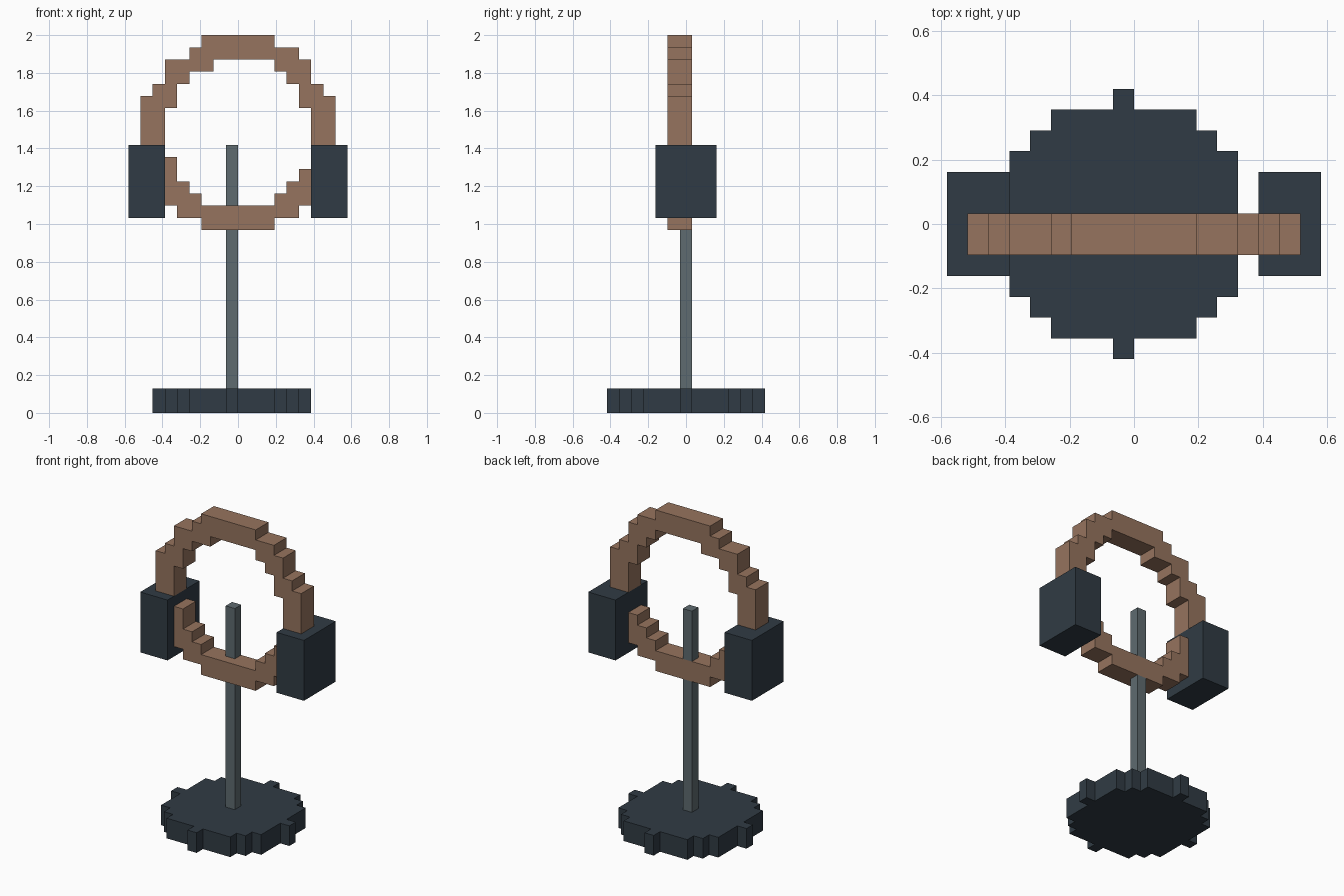
import bpy, bmesh, math

if "Cube" in bpy.data.objects:
    bpy.data.objects.remove(bpy.data.objects["Cube"])

V = 2 / 31          # edge length of one block
cells = {}          # (i, j, k) block position -> part name


def box(part, xs, ys, zs):
    """Fill a block range; each end is exclusive."""
    for i in range(*xs):
        for j in range(*ys):
            for k in range(*zs):
                cells[i, j, k] = part


# Stand: round blocky base and a thin post
R = 6
for j in range(-R, R + 1):
    w = math.isqrt(R * R - j * j)
    box("base", (-1 - w, w), (j, j + 1), (0, 2))
box("post", (-1, 0), (0, 1), (2, 22))

# Upper headband arch, as columns (x start, x end, bottom, top)
arch = [(-8, -7, 22, 26), (-7, -6, 22, 27), (-6, -5, 25, 29), (-5, -4, 27, 29),
        (-4, -3, 28, 30), (-3, -2, 28, 31), (-2, 3, 29, 31), (3, 4, 28, 30),
        (4, 5, 27, 30), (5, 6, 25, 29), (6, 7, 22, 27), (7, 8, 22, 26)]
# Lower part of the ring between the ear cups
lower = [(-6, -5, 17, 21), (-5, -4, 16, 19), (-4, -3, 16, 18), (-3, 3, 15, 17),
         (3, 4, 16, 18), (4, 5, 16, 19), (5, 6, 17, 20)]
for part, columns in (("headband", arch), ("lower_band", lower)):
    for x0, x1, z0, z1 in columns:
        box(part, (x0, x1), (-1, 1), (z0, z1))

# Ear cups
box("left_ear_cup", (-9, -6), (-2, 3), (16, 22))
box("right_ear_cup", (6, 9), (-2, 3), (16, 22))


def material(name, rgb):
    m = bpy.data.materials.new(name)
    m.diffuse_color = (*rgb, 1)
    m.use_nodes = True
    m.node_tree.nodes["Principled BSDF"].inputs["Base Color"].default_value = m.diffuse_color
    return m


dark = material("dark_slate", (0.030, 0.044, 0.058))
steel = material("steel_grey", (0.114, 0.147, 0.162))
tan = material("tan", (0.305, 0.174, 0.112))


def build(part, mat):
    """Make a mesh from the exposed block faces of one part."""
    bm = bmesh.new()
    verts = {}

    def vert(p):
        if p not in verts:
            verts[p] = bm.verts.new((p[0] * V, (p[1] - 0.5) * V, p[2] * V))
        return verts[p]

    for c, owner in cells.items():
        if owner != part:
            continue
        for a in range(3):
            for side in (0, 1):
                n = list(c)
                n[a] += 2 * side - 1
                if tuple(n) in cells:
                    continue
                quad = []
                for u, w in ((0, 0), (1, 0), (1, 1), (0, 1)):
                    p = list(c)
                    p[a] += side
                    p[(a + 1) % 3] += u
                    p[(a + 2) % 3] += w
                    quad.append(vert(tuple(p)))
                bm.faces.new(quad if side else quad[::-1])
    # Merge flat areas into clean faces
    bmesh.ops.dissolve_limit(bm, angle_limit=0.01, verts=bm.verts, edges=bm.edges)
    mesh = bpy.data.meshes.new(part)
    bm.to_mesh(mesh)
    bm.free()
    mesh.materials.append(mat)
    bpy.context.collection.objects.link(bpy.data.objects.new(part, mesh))


for part, mat in (("base", dark), ("post", steel), ("headband", tan), ("lower_band", tan),
                  ("left_ear_cup", dark), ("right_ear_cup", dark)):
    build(part, mat)
